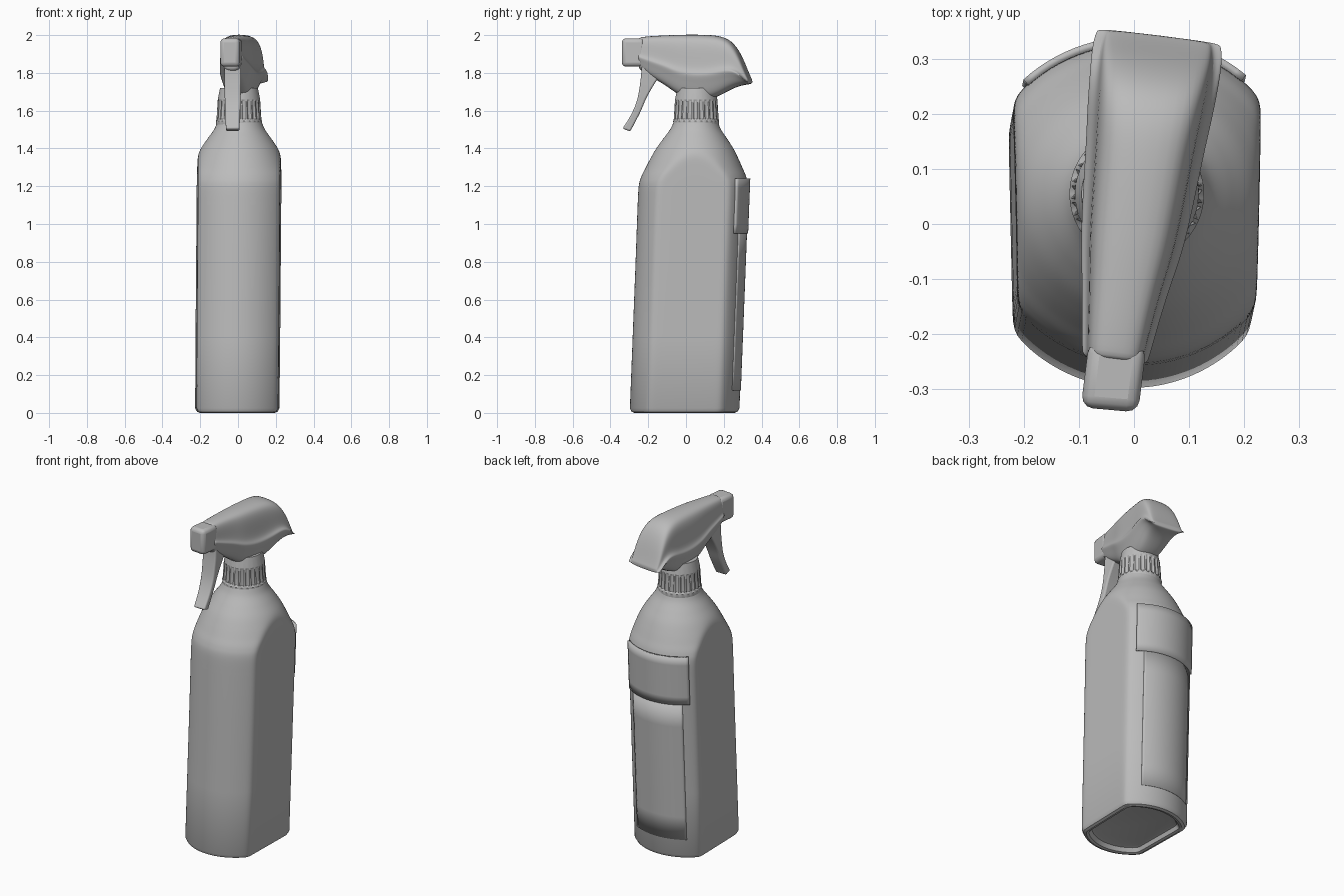
import bpy, bmesh, math
from mathutils import Vector

cube = bpy.data.objects.get("Cube")
if cube:
    bpy.data.objects.remove(cube, do_unlink=True)

grey = bpy.data.materials.new("plain_grey")
grey.use_nodes = True
grey.diffuse_color = (0.5, 0.5, 0.5, 1)
grey.node_tree.nodes["Principled BSDF"].inputs["Base Color"].default_value = (0.5, 0.5, 0.5, 1)


def finish(name, bm, angle=40, subsurf=0, bevel=0, solid=0):
    """Turn a bmesh into a shaded object with its modifiers."""
    bmesh.ops.recalc_face_normals(bm, faces=bm.faces)
    mesh = bpy.data.meshes.new(name)
    bm.to_mesh(mesh)
    bm.free()
    ob = bpy.data.objects.new(name, mesh)
    bpy.context.collection.objects.link(ob)
    mesh.materials.append(grey)
    if solid:
        m = ob.modifiers.new("solid", 'SOLIDIFY')
        m.thickness, m.offset = solid, 0
    if bevel:
        m = ob.modifiers.new("bevel", 'BEVEL')
        m.width, m.segments = bevel, 3
    if subsurf:
        m = ob.modifiers.new("subsurf", 'SUBSURF')
        m.levels = m.render_levels = subsurf
    bpy.ops.object.select_all(action='DESELECT')
    ob.select_set(True)
    bpy.context.view_layer.objects.active = ob
    bpy.ops.object.shade_smooth_by_angle(angle=math.radians(angle))
    return ob


def loft(rings, closed=True):
    """Bridge rows of points; closed rows are capped at both ends."""
    bm = bmesh.new()
    rows = [[bm.verts.new(p) for p in ring] for ring in rings]
    n = len(rows[0])
    for a, b in zip(rows, rows[1:]):
        for i in range(n if closed else n - 1):
            j = (i + 1) % n
            bm.faces.new((a[i], a[j], b[j], b[i]))
    if closed:
        bm.faces.new(rows[0])
        bm.faces.new(rows[-1])
    return bm


def smooth_rows(rows, steps=6):
    """Catmull-Rom interpolation of number tuples."""
    vs = [Vector(r) for r in rows]
    vs = [vs[0]] + vs + [vs[-1]]
    out = []
    for k in range(1, len(vs) - 2):
        a, b, c, d = vs[k - 1:k + 3]
        for s in range(steps):
            t = s / steps
            out.append(b + (c - a) * t / 2 + (2 * a - 5 * b + 4 * c - d) * t * t / 2
                       + (3 * b - a - 3 * c + d) * t ** 3 / 2)
    return out + [vs[-1]]


def body_point(angle, z, r, w=0.221):
    """Round section flattened on both sides, leaning slightly back."""
    x, y = r * math.sin(angle), r * math.cos(angle)
    x /= (1 + (abs(x) / w) ** 30) ** (1 / 30)
    return (x * (1 + 0.1 * y) + 0.008 * (z - 0.5), y - 0.008 + 0.039 * z, z)


# Bottle: recessed base, straight body and round shoulder
base = [(0.03, 0.215, 0.15), (0.025, 0.235, 0.17), (0.004, 0.25, 0.18),
        (0, 0.265, 0.195), (0.006, 0.28, 0.21), (0.025, 0.29, 0.22)]
shoulder = smooth_rows([(z, r, 0.221) for z, r in (
    (1.1, 0.291), (1.2, 0.289), (1.25, 0.278), (1.3, 0.255), (1.35, 0.231),
    (1.4, 0.204), (1.45, 0.17), (1.5, 0.135), (1.54, 0.117))], 7)
N = 128
bottle = [[body_point(2 * math.pi * i / N, z, r, w) for i in range(N)]
          for z, r, w in base + [(0.4, 0.29, 0.221), (0.8, 0.29, 0.221)] + list(shoulder)]
finish("bottle_body", loft(bottle), 35)


# Labels wrapped around the back
def label(name, z0, z1, a0, a1, lift, thickness):
    rows = [[body_point(a0 + (a1 - a0) * i / 24, z0 + (z1 - z0) * k / 6, 0.29 + lift, 0.24)
             for i in range(25)] for k in range(7)]
    finish(name, loft(rows, False), 30, solid=thickness)


label("upper_back_label", 0.95, 1.24, -0.74, 0.70, 0.003, 0.014)
label("lower_back_label", 0.12, 0.95, -0.6, 0.55, 0.0, 0.008)

# Ribbed collar on the neck
ribs = 24
collar = []
for z, r, depth in ((1.52, 0.12, 0), (1.545, 0.122, 0), (1.555, 0.119, 0.006),
                    (1.65, 0.113, 0.006), (1.66, 0.112, 0), (1.72, 0.1, 0)):
    ring = []
    for i in range(ribs * 4):
        a = 2 * math.pi * i / (ribs * 4)
        rr = r - (depth if i % 4 < 2 else 0)
        ring.append((0.005 + rr * math.sin(a), 0.054 + rr * math.cos(a), z))
    collar.append(ring)
finish("ribbed_collar", loft(collar), 30)

# Spray head: stations of y, underside, top, centre x, half width
stations = [
    (-0.25, 1.82, 1.985, -0.035, 0.056), (-0.24, 1.815, 1.99, -0.034, 0.06),
    (-0.18, 1.775, 1.996, -0.026, 0.068), (-0.1, 1.73, 2.0, -0.014, 0.08),
    (-0.04, 1.68, 2.003, -0.004, 0.092), (0.05, 1.65, 2.004, 0.008, 0.1),
    (0.14, 1.66, 2.002, 0.02, 0.106), (0.2, 1.69, 1.992, 0.028, 0.112),
    (0.25, 1.718, 1.962, 0.035, 0.115), (0.29, 1.732, 1.895, 0.04, 0.117),
    (0.318, 1.737, 1.82, 0.043, 0.116), (0.336, 1.74, 1.775, 0.045, 0.112),
    (0.342, 1.745, 1.765, 0.045, 0.108)]
half = [(0.45, 0), (0.72, 0.1), (0.88, 0.26), (1.02, 0.37), (1.0, 0.42),
        (0.86, 0.47), (0.84, 0.7), (0.78, 0.9), (0.5, 1)]
section = half + [(-u, t) for u, t in reversed(half)]
head = [[(cx + u * w, y - 0.124 * u * w, zb + t * (zt - zb)) for u, t in section]
        for y, zb, zt, cx, w in stations]
finish("spray_head", loft(head), 60, subsurf=2)

# Nozzle cap
bm = bmesh.new()
bmesh.ops.create_cube(bm, size=1)
for v in bm.verts:
    x, y, z = v.co.x * 0.104, v.co.y * 0.12, v.co.z * 0.15
    v.co = (-0.037 + x + 0.124 * y, -0.277 + y - 0.09 * x, 1.908 + z)
finish("nozzle_cap", bm, 30, bevel=0.022)

# Trigger: front and rear edge of each level, with half width
levels = smooth_rows([
    (-0.235, 1.84, -0.12, 1.81, 0.044), (-0.24, 1.765, -0.165, 1.745, 0.044),
    (-0.258, 1.66, -0.208, 1.67, 0.042), (-0.29, 1.58, -0.243, 1.59, 0.039),
    (-0.336, 1.505, -0.295, 1.49, 0.036)], 5)
trigger = [[(-0.028 - w, fy, fz), (-0.028 + w, fy, fz), (-0.028 + w, by, bz), (-0.028 - w, by, bz)]
           for fy, fz, by, bz, w in levels]
finish("trigger", loft(trigger), 50, bevel=0.009)
